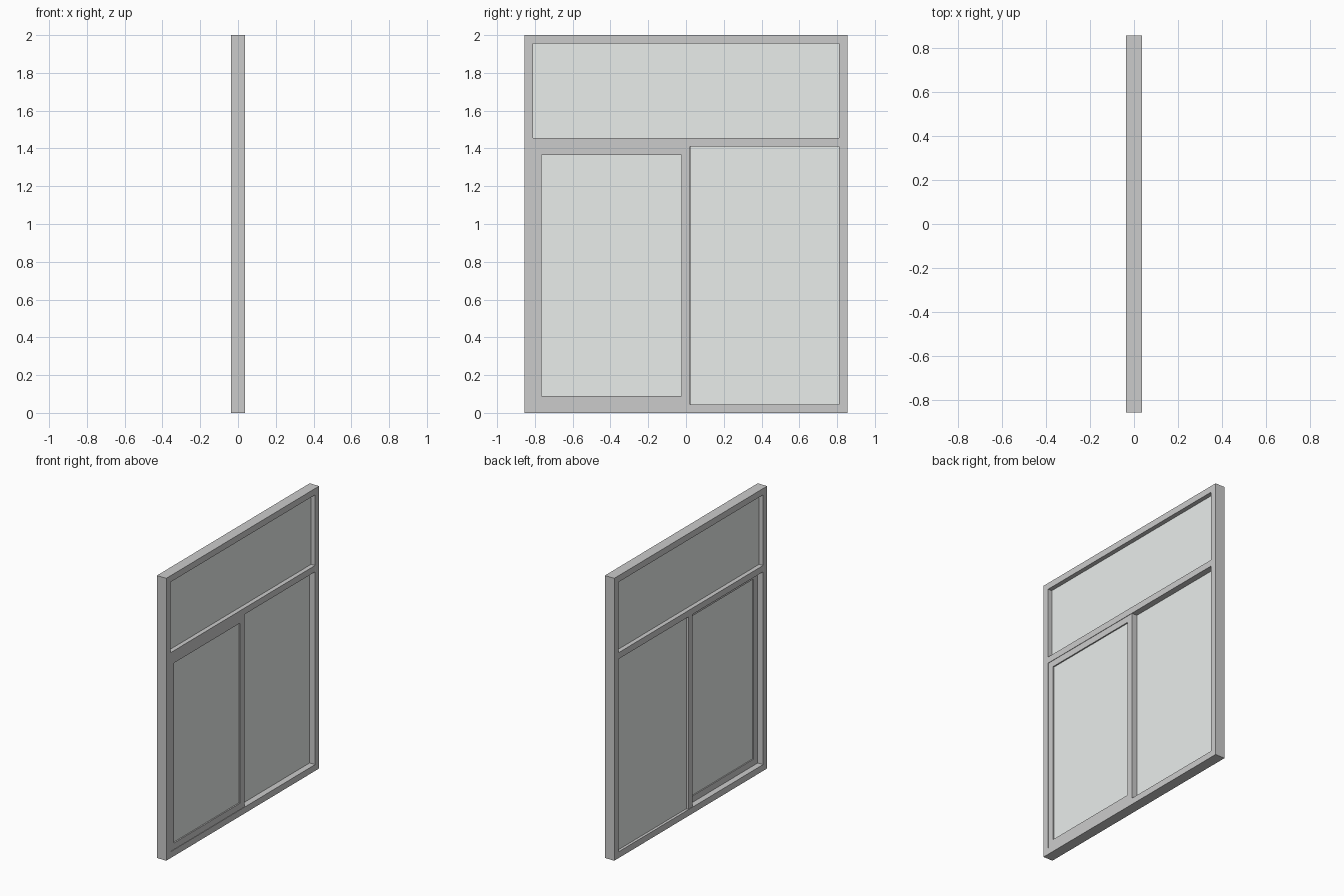
import bpy, bmesh

if "Cube" in bpy.data.objects:
    bpy.data.objects.remove(bpy.data.objects["Cube"])

W, H, D, T = 0.855, 2.0, 0.037, 0.045   # half width, height, half depth, bar width

glass_mat = bpy.data.materials.new("pale_glass")
glass_mat.diffuse_color = (0.82, 0.85, 0.835, 1)
glass_mat.use_nodes = True
glass_mat.node_tree.nodes["Principled BSDF"].inputs["Base Color"].default_value = glass_mat.diffuse_color


def finish(name, bm, mat=None):
    bmesh.ops.recalc_face_normals(bm, faces=bm.faces)
    mesh = bpy.data.meshes.new(name)
    bm.to_mesh(mesh)
    bm.free()
    ob = bpy.data.objects.new(name, mesh)
    bpy.context.collection.objects.link(ob)
    if mat:
        mesh.materials.append(mat)
    return ob


def box(name, x0, x1, y0, y1, z0, z1, mat=None):
    bm = bmesh.new()
    bmesh.ops.create_cube(bm, size=1)
    for v in bm.verts:
        v.co = ((x0 + x1) / 2 + v.co.x * (x1 - x0),
                (y0 + y1) / 2 + v.co.y * (y1 - y0),
                (z0 + z1) / 2 + v.co.z * (z1 - z0))
    return finish(name, bm, mat)


def ring(name, x0, x1, y0, y1, z0, z1, t):
    """Rectangular frame with mitred corners, bar width t."""
    bm = bmesh.new()
    loops = []
    for x, i in ((x0, 0), (x1, 0), (x1, t), (x0, t)):
        loops.append([bm.verts.new((x, y, z)) for y, z in (
            (y0 + i, z0 + i), (y1 - i, z0 + i), (y1 - i, z1 - i), (y0 + i, z1 - i))])
    for a in range(4):
        for k in range(4):
            p, q = loops[a], loops[(a + 1) % 4]
            bm.faces.new((p[k], p[(k + 1) % 4], q[(k + 1) % 4], q[k]))
    return finish(name, bm)


I = W - T                       # inner half width
# fixed frame
ring("outer_frame", -D, D, -W, W, 0, H, T)
box("transom", -D, D, -I, I, 1.41, 1.455)
box("mullion", -0.034, 0.005, -0.0225, 0.0225, T, 1.41)

# opening sash, set towards the +x face
ring("sash_frame", 0.005, 0.034, -I, 0.0215, T, 1.41, T)

# panes
box("top_pane", -0.006, 0.006, -I, I, 1.455, H - T, glass_mat)
box("fixed_pane", -0.018, -0.006, 0.0225, I, T, 1.41, glass_mat)
box("sash_pane", 0.013, 0.025, -I + T, 0.0215 - T, 2 * T, 1.41 - T, glass_mat)
